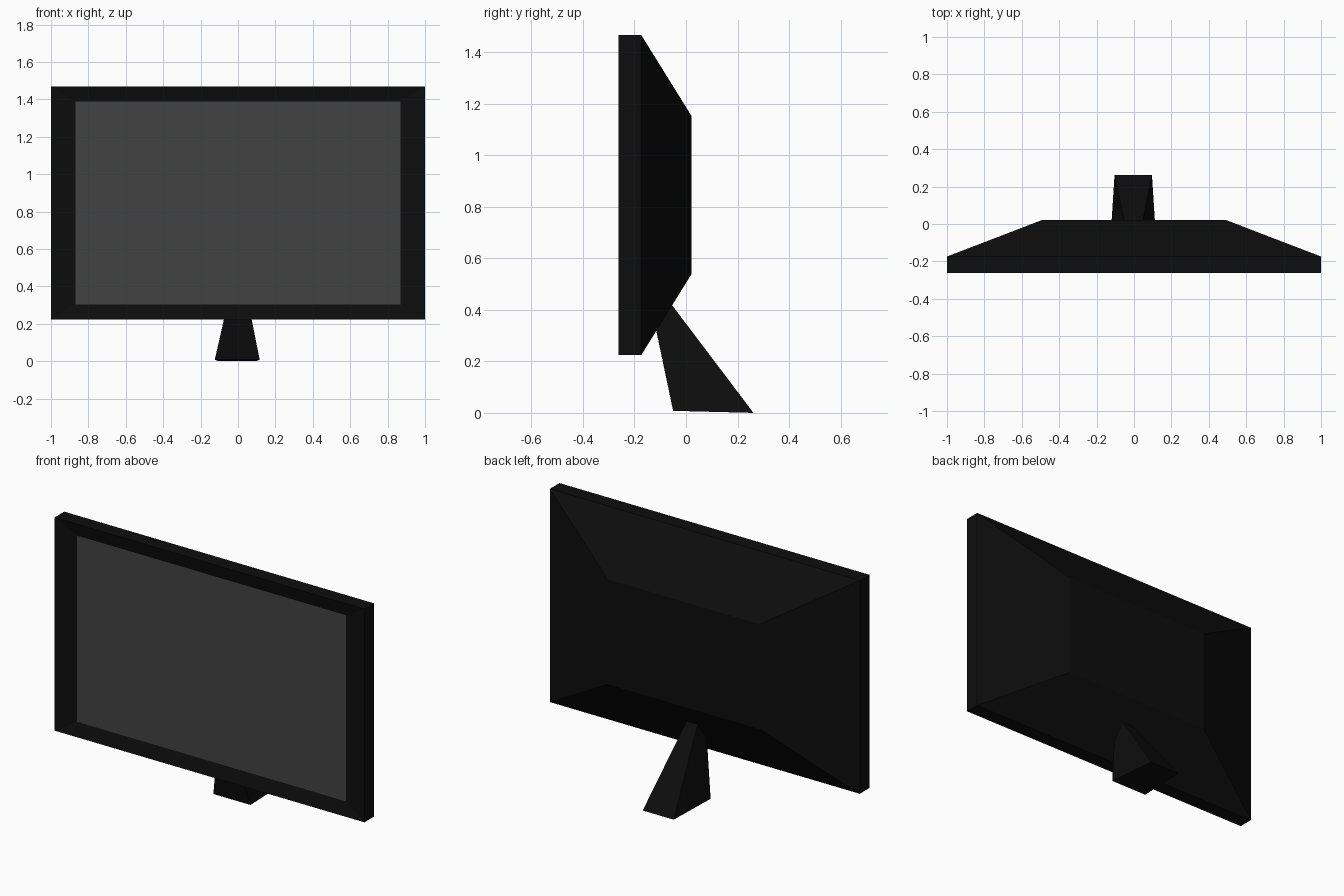
import bpy, bmesh

if "Cube" in bpy.data.objects:
    bpy.data.objects.remove(bpy.data.objects["Cube"])


def material(name, value):
    m = bpy.data.materials.new(name)
    m.diffuse_color = (value, value, value, 1)
    m.use_nodes = True
    m.node_tree.nodes["Principled BSDF"].inputs["Base Color"].default_value = m.diffuse_color
    return m


def loft(name, rings, mat, cap_start=True, cap_end=True):
    """Join successive four-point rings with flat faces."""
    bm = bmesh.new()
    loops = [[bm.verts.new(p) for p in ring] for ring in rings]
    for a, b in zip(loops, loops[1:]):
        for i in range(4):
            j = (i + 1) % 4
            bm.faces.new((a[i], a[j], b[j], b[i]))
    if cap_start:
        bm.faces.new(loops[0][::-1])
    if cap_end:
        bm.faces.new(loops[-1])
    bmesh.ops.recalc_face_normals(bm, faces=bm.faces)
    mesh = bpy.data.meshes.new(name)
    bm.to_mesh(mesh)
    bm.free()
    mesh.materials.append(mat)
    obj = bpy.data.objects.new(name, mesh)
    bpy.context.collection.objects.link(obj)
    return obj


def rect(x, y, z0, z1):
    return [(-x, y, z0), (x, y, z0), (x, y, z1), (-x, y, z1)]


def foot_ring(cx, front, back):
    """front and back are (half width, y, z)."""
    (fw, fy, fz), (bw, by, bz) = front, back
    return [(cx - fw, fy, fz), (cx + fw, fy, fz), (cx + bw, by, bz), (cx - bw, by, bz)]


black = material("black_plastic", 0.004)
grey = material("screen_grey", 0.055)

# Housing: sloped bezel, straight rim, tapered back
screen_ring = rect(0.868, -0.242, 0.303, 1.389)
housing = loft("housing", [screen_ring,
                           rect(1.0, -0.262, 0.224, 1.468),
                           rect(1.0, -0.174, 0.224, 1.468),
                           rect(0.49, 0.022, 0.54, 1.152)], black)

# Screen: the front cap of the housing gets the grey material
housing.data.materials.append(grey)
front = min(housing.data.polygons, key=lambda p: abs(p.center.y + 0.242) - p.normal.y * -1)
front.material_index = 1

# Stand: tapered leg leaning forward into the housing
loft("stand", [foot_ring(-0.004, (0.12, -0.05, 0.008), (0.1, 0.262, 0.0)),
               foot_ring(-0.002, (0.022, -0.143, 0.45), (0.03, -0.078, 0.45))], black)
